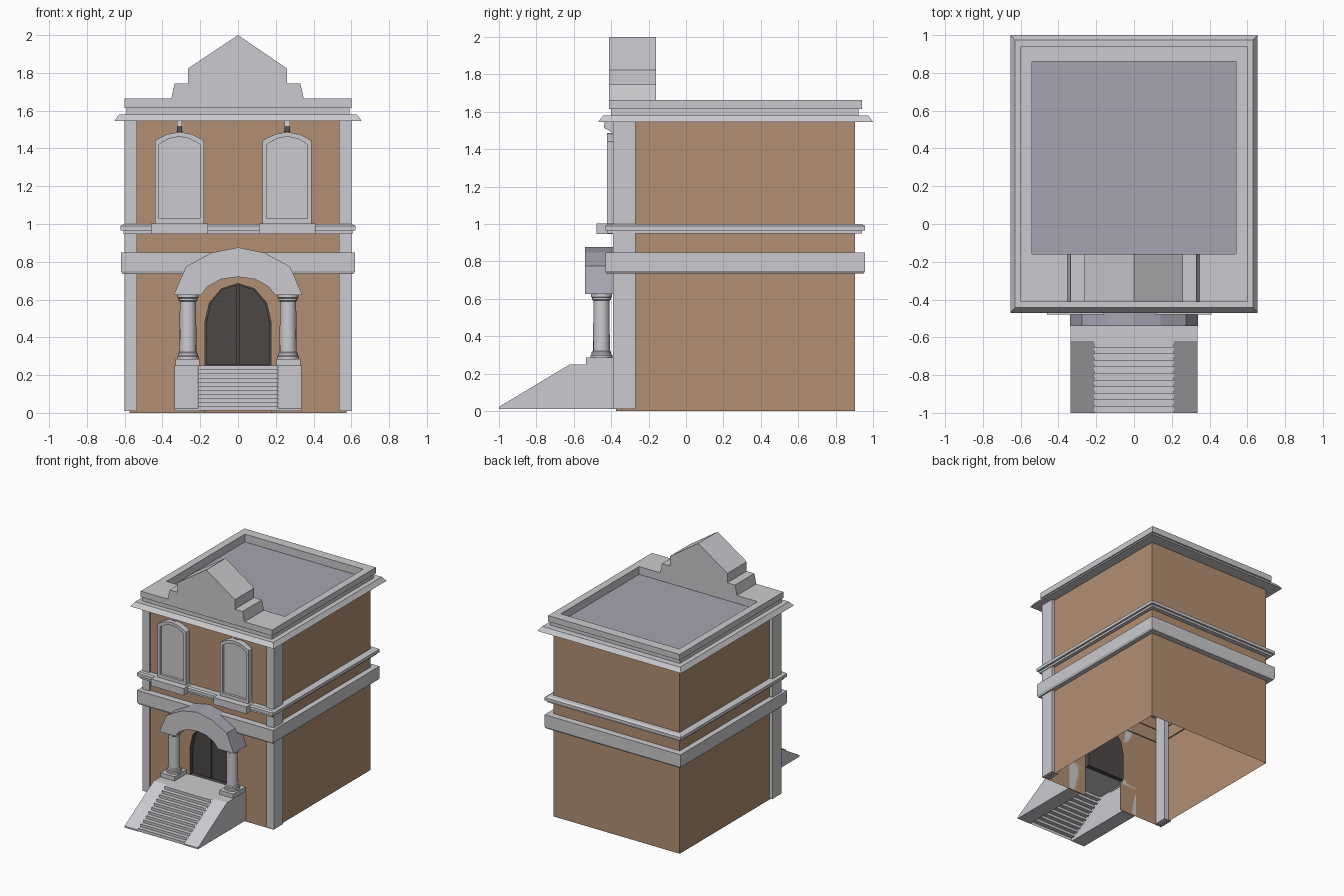
import bpy, bmesh, math

if "Cube" in bpy.data.objects:
    bpy.data.objects.remove(bpy.data.objects["Cube"])


def mat(name, rgb):
    m = bpy.data.materials.new(name)
    m.diffuse_color = (*rgb, 1)
    m.use_nodes = True
    m.node_tree.nodes["Principled BSDF"].inputs["Base Color"].default_value = m.diffuse_color
    return m


STONE = mat("pale_stone", (0.60, 0.60, 0.63))
BRICK = mat("brown_brick", (0.45, 0.275, 0.17))
ROOF = mat("roof_grey", (0.38, 0.375, 0.44))
DARK = mat("dark_door", (0.072, 0.065, 0.062))


def loft(bm, loops, cap0=False, cap1=False, closed=True):
    """Bridge successive point loops with quads, optionally capping the ends."""
    rows = [[bm.verts.new(p) for p in loop] for loop in loops]
    n = len(rows[0])
    for a, b in zip(rows, rows[1:]):
        for i in range(n if closed else n - 1):
            j = (i + 1) % n
            bm.faces.new((a[i], a[j], b[j], b[i]))
    if cap0:
        bm.faces.new(rows[0])
    if cap1:
        bm.faces.new(rows[-1])


def finish(bm, name, *mats):
    bmesh.ops.remove_doubles(bm, verts=bm.verts, dist=1e-5)
    bmesh.ops.recalc_face_normals(bm, faces=bm.faces)
    me = bpy.data.meshes.new(name)
    bm.to_mesh(me)
    bm.free()
    for m in mats:
        me.materials.append(m)
    ob = bpy.data.objects.new(name, me)
    bpy.context.collection.objects.link(ob)
    return ob


def make(name, m, loops, cap0=True, cap1=True, closed=True):
    bm = bmesh.new()
    loft(bm, loops, cap0, cap1, closed)
    return finish(bm, name, m)


def rect(z, x, y0, y1, cx=0):
    return [(cx - x, y0, z), (cx + x, y0, z), (cx + x, y1, z), (cx - x, y1, z)]


def box(name, m, x0, x1, y0, y1, z0, z1):
    c, h = (x0 + x1) / 2, (x1 - x0) / 2
    return make(name, m, [rect(z0, h, y0, y1, c), rect(z1, h, y0, y1, c)])


def at_y(pts, y, cx=0):
    return [(x + cx, y, z) for x, z in pts]


def at_x(pts, x):
    return [(x, y, z) for y, z in pts]


def arch(hw, z0, zs, zt, n, is_round):
    """Arched outline running from lower left over the top to lower right."""
    pts = [(-hw, z0)]
    for i in range(n + 1):
        a = math.pi * (1 - i / n)
        k = math.sin(a) if is_round else math.sin(a) ** 2
        pts.append((hw * math.cos(a), zs + (zt - zs) * k))
    return pts + [(hw, z0)]


WX, WF, WB, TOP = 0.575, -0.375, 0.903, 1.56

# Brick walls, open underneath, with the doorway cut in the front
bm = bmesh.new()
plan = [(-WX, WF), (-WX, WB), (WX, WB), (WX, WF)]
loft(bm, [[(x, y, z) for x, y in plan] for z in (0, TOP)], closed=False)
doorway = arch(0.175, 0.0, 0.48, 0.685, 6, True)
front = [(-WX, 0)] + doorway + [(WX, 0), (WX, TOP), (-WX, TOP)]
loft(bm, [at_y(front, WF)], cap0=True)
finish(bm, "brick_walls", BRICK)

# Recessed double door
door = arch(0.175, 0.25, 0.48, 0.685, 6, True)
make("door_recess", DARK, [at_y(door, WF), at_y(door, WF + 0.04)], cap0=False)
for s in (-1, 1):
    leaf = [(s * 0.004, 0.255), (s * 0.168, 0.255), (s * 0.168, 0.48),
            (s * 0.146, 0.58), (s * 0.084, 0.653), (s * 0.004, 0.678)]
    make("door_leaf", DARK, [at_y(leaf, WF + 0.04), at_y(leaf, WF + 0.031)])

# Front corner pilasters
for s in (-1, 1):
    a, b = sorted((s * 0.535, s * 0.6))
    box("corner_pilaster", STONE, a, b, -0.39, -0.27, 0.01, TOP)

# Belt courses around all four sides
make("lower_belt", STONE, [rect(0.735, WX - .01, WF + .01, WB - .01), rect(0.735, 0.61, -0.425, 0.95),
                           rect(0.75, 0.62, -0.43, 0.957), rect(0.848, 0.62, -0.43, 0.957),
                           rect(0.848, WX - .01, WF + .01, WB - .01)], False, False)
make("upper_belt", STONE, [rect(0.948, WX - .01, WF + .01, WB - .01), rect(0.948, 0.605, -0.42, 0.94),
                           rect(0.965, 0.605, -0.42, 0.94), rect(0.965, 0.622, -0.43, 0.957),
                           rect(0.99, 0.622, -0.43, 0.957), rect(1.0, 0.605, -0.42, 0.94),
                           rect(1.0, WX - .01, WF + .01, WB - .01)], False, False)

# Flared cornice and parapet in one moulding, then the sunken roof
make("cornice_parapet", STONE, [
    rect(1.545, WX - .01, WF + .01, WB - .01), rect(1.545, 0.655, -0.47, 1.0),
    rect(1.58, 0.63, -0.442, 0.975), rect(1.58, 0.59, -0.40, 0.922),
    rect(1.615, 0.59, -0.40, 0.922), rect(1.615, 0.60, -0.412, 0.94),
    rect(1.664, 0.60, -0.412, 0.94), rect(1.664, 0.54, -0.16, 0.86),
    rect(1.60, 0.54, -0.16, 0.86)], False, False)
make("flat_roof", ROOF, [rect(1.60, 0.54, -0.16, 0.86)], True, False)

# Stepped gable
gable = [(-0.355, 1.655), (-0.335, 1.745), (-0.265, 1.745), (-0.265, 1.823), (0, 2.0),
         (0.26, 1.823), (0.26, 1.745), (0.33, 1.745), (0.35, 1.655)]
make("stepped_gable", STONE, [at_y(gable, -0.412), at_y(gable, -0.16)])

# Upper windows with sill blocks and keystones
outer = arch(0.13, 1.0, 1.44, 1.487, 6, False)
inner = arch(0.108, 1.03, 1.42, 1.463, 6, False)
key = [(-0.37, 1.548), (-0.435, 1.548), (-0.44, 1.515), (-0.39, 1.487), (-0.37, 1.487)]
for cx in (-0.31, 0.26):
    make("arched_window", STONE, [at_y(outer, WF + .005, cx), at_y(outer, -0.422, cx),
                                  at_y(inner, -0.422, cx), at_y(inner, -0.402, cx)], False, True)
    box("window_sill", STONE, cx - 0.15, cx + 0.15, -0.478, WF, 0.946, 1.003)
    make("keystone", STONE, [at_x(key, cx - 0.014), at_x(key, cx + 0.014)])

# Entrance hood: stone faces, roof-coloured upper side
half_out = [(0.34, 0.625), (0.275, 0.775), (0.14, 0.848)]
half_in = [(0.195, 0.625), (0.16, 0.67), (0.09, 0.708)]
hood = ([(-x, z) for x, z in half_out] + [(0, 0.876)] + half_out[::-1]
        + half_in + [(0, 0.72)] + [(-x, z) for x, z in half_in[::-1]])
ob = make("entrance_hood", STONE, [at_y(hood, -0.54), at_y(hood, WF)])
ob.data.materials.append(ROOF)
for p in ob.data.polygons:
    if p.normal.z > 0.1:
        p.material_index = 1

# Round columns on plinths
rings = [(0.28, .058), (0.298, .058), (0.304, .052), (0.316, .052), (0.322, .045),
         (0.59, .043), (0.595, .05), (0.606, .05), (0.61, .056), (0.63, .056)]
for s in (-1, 1):
    loops = [[(s * 0.265 + r * math.cos(i * math.pi / 8), -0.452 + r * math.sin(i * math.pi / 8), z)
              for i in range(16)] for z, r in rings]
    col = make("column", STONE, loops)
    bpy.context.view_layer.objects.active = col
    col.select_set(True)
    bpy.ops.object.shade_smooth_by_angle(angle=math.radians(30))
    col.select_set(False)
    box("column_plinth", STONE, s * 0.268 - 0.063, s * 0.268 + 0.063, -0.535, WF, 0.24, 0.285)

# Stairs as a folded sheet ending in the landing, flanked by sloping cheeks
N = 11
run, rise = 0.38 / N, 0.235 / N
steps = [(-1.0, 0.012)]
for i in range(N):
    z = 0.015 + (i + 1) * rise
    steps += [(-1.0 + i * run, z), (-1.0 + (i + 1) * run, z)]
steps.append((WF, 0.25))
make("stairs", STONE, [at_x(steps, -0.212), at_x(steps, 0.212)], False, False, closed=False)
cheek = [(-1.0, 0.01), (-1.0, 0.022), (-0.62, 0.25), (WF, 0.25), (WF, 0.01)]
for s in (-1, 1):
    make("stair_cheek", STONE, [at_x(cheek, s * 0.21), at_x(cheek, s * 0.335)])
